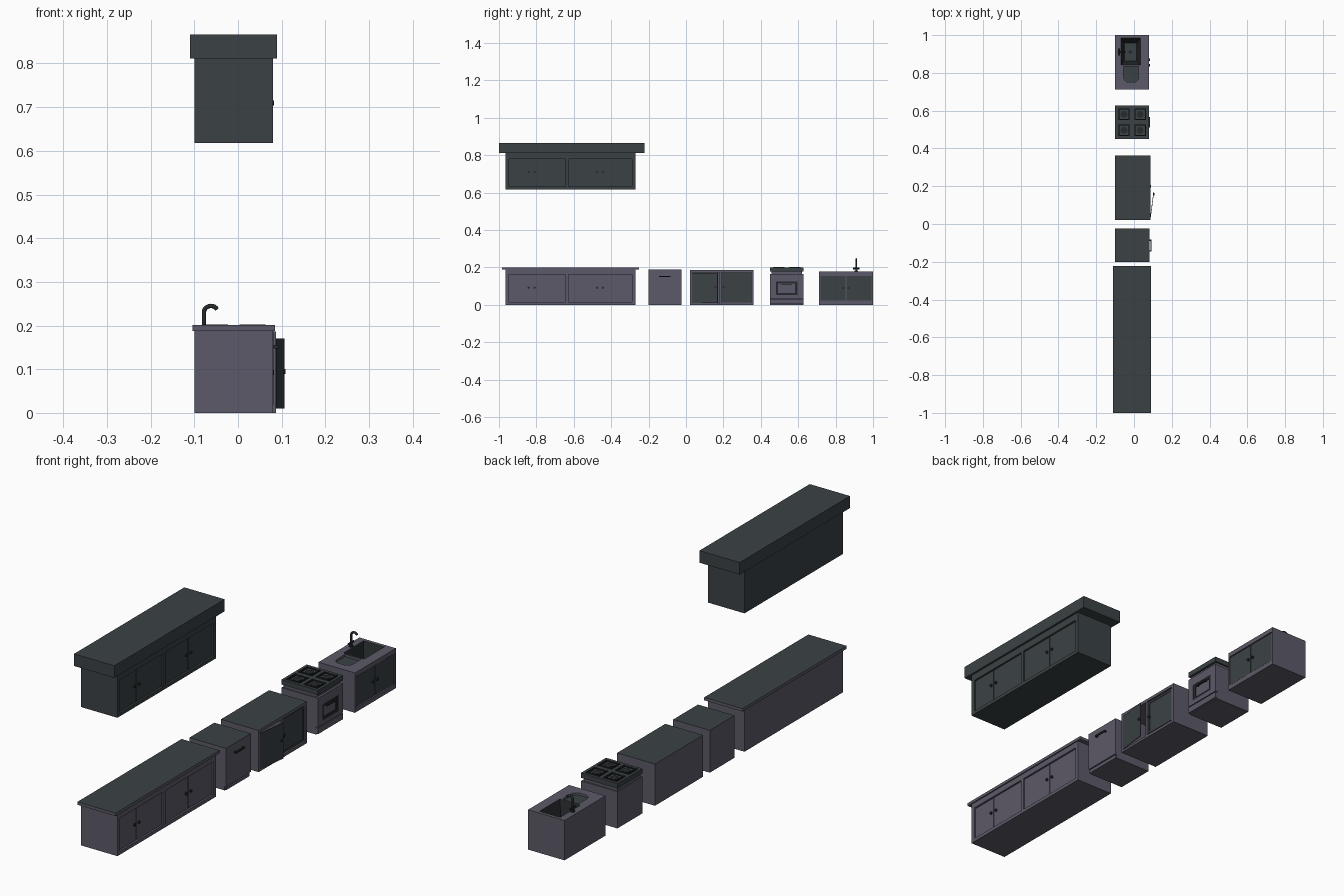
import bpy, bmesh, math
from mathutils import Matrix, Vector

if "Cube" in bpy.data.objects:
    bpy.data.objects.remove(bpy.data.objects["Cube"])


def material(name, rgb):
    m = bpy.data.materials.new(name)
    m.diffuse_color = (*rgb, 1)
    m.use_nodes = True
    m.node_tree.nodes["Principled BSDF"].inputs["Base Color"].default_value = m.diffuse_color
    return m


GREY = material("purple grey", (0.108, 0.101, 0.138))
GREEN = material("dark slate green", (0.044, 0.054, 0.059))
BLACK = material("near black", (0.019, 0.023, 0.025))


def finish(name, bm, mats):
    bmesh.ops.recalc_face_normals(bm, faces=bm.faces)
    me = bpy.data.meshes.new(name)
    bm.to_mesh(me)
    bm.free()
    ob = bpy.data.objects.new(name, me)
    bpy.context.collection.objects.link(ob)
    for m in mats:
        me.materials.append(m)
    return ob


def boxes(name, spans, mat, top=None):
    """Boxes given as (x0, x1, y0, y1, z0, z1); top faces can take a second colour."""
    bm = bmesh.new()
    for x0, x1, y0, y1, z0, z1 in spans:
        mx = Matrix.Translation(((x0 + x1) / 2, (y0 + y1) / 2, (z0 + z1) / 2))
        bmesh.ops.create_cube(bm, size=1, matrix=mx @ Matrix.Diagonal((x1 - x0, y1 - y0, z1 - z0, 1)))
    if top:
        bm.normal_update()
        for f in bm.faces:
            f.material_index = int(f.normal.z > 0.9)
    return finish(name, bm, [mat] + ([top] if top else []))


def frame(x0, x1, y0, y1, z0, z1, w):
    """Upright rectangular frame facing +x."""
    return [(x0, x1, y0, y0 + w, z0, z1), (x0, x1, y1 - w, y1, z0, z1),
            (x0, x1, y0 + w, y1 - w, z0, z0 + w), (x0, x1, y0 + w, y1 - w, z1 - w, z1)]


def flat_frame(x0, x1, y0, y1, z0, z1, w):
    """Lying rectangular frame facing up."""
    return [(x0, x1, y0, y0 + w, z0, z1), (x0, x1, y1 - w, y1, z0, z1),
            (x0, x0 + w, y0 + w, y1 - w, z0, z1), (x1 - w, x1, y0 + w, y1 - w, z0, z1)]


def disc(name, c, r, depth, axis, mat, sides=16):
    bm = bmesh.new()
    rot = Vector((0, 0, 1)).rotation_difference(Vector(axis)).to_matrix().to_4x4()
    bmesh.ops.create_cone(bm, cap_ends=True, segments=sides, radius1=r, radius2=r, depth=depth,
                          matrix=Matrix.Translation(c) @ rot)
    return finish(name, bm, [mat])


def knob(name, x, y, z):
    disc(name, (x + 0.003, y, z), 0.006, 0.008, (1, 0, 0), BLACK, 10)


# Long cabinets: wall unit and base unit share one layout
def long_cabinet(name, z, h, mat, top):
    boxes(name + "_carcass", [(-0.1, 0.07, -0.965, -0.27, z, z + h)], mat)
    rails = [(0.07, 0.08, -0.965, -0.27, z, z + 0.015), (0.07, 0.08, -0.965, -0.27, z + 0.163, z + h)]
    for y0, y1 in ((-0.965, -0.947), (-0.643, -0.627), (-0.288, -0.27)):
        rails.append((0.07, 0.08, y0, y1, z + 0.015, z + 0.163))
    boxes(name + "_face_frame", rails, mat)
    for i, (y0, y1) in enumerate(((-0.944, -0.827), (-0.823, -0.646), (-0.624, -0.462), (-0.458, -0.291))):
        boxes(f"{name}_door_{i}", [(0.07, 0.075, y0, y1, z + 0.018, z + 0.16)], mat)
        knob(f"{name}_knob_{i}", 0.075, (y1 - 0.014) if i % 2 == 0 else (y0 + 0.014), z + 0.092)


long_cabinet("wall_cabinet", 0.618, 0.194, GREEN, GREEN)
boxes("wall_cabinet_crown", [(-0.11, 0.089, -1, -0.222, 0.812, 0.866)], GREEN)
long_cabinet("base_cabinet", 0.0, 0.188, GREY, GREEN)
boxes("base_countertop", [(-0.104, 0.085, -0.985, -0.25, 0.188, 0.201)], GREY, GREEN)

# Dishwasher: body, front door, control strip and bar handle
boxes("dishwasher_body", [(-0.1, 0.074, -0.2, -0.025, 0, 0.189)], GREY, GREEN)
boxes("dishwasher_door", [(0.074, 0.081, -0.2, -0.025, 0.018, 0.189)], GREY, GREEN)
boxes("dishwasher_kickplate", [(0.074, 0.078, -0.196, -0.029, 0, 0.015)], GREY)
boxes("dishwasher_handle", [(0.088, 0.093, -0.145, -0.083, 0.148, 0.155),
                            (0.081, 0.089, -0.145, -0.139, 0.148, 0.155),
                            (0.081, 0.089, -0.089, -0.083, 0.148, 0.155)], BLACK)

# Sideboard: hollow left bay with a door ajar, closed right bay
boxes("sideboard_shell", [(-0.1, 0.075, 0.178, 0.362, 0, 0.175), (-0.1, -0.09, 0.022, 0.178, 0, 0.175),
                          (-0.09, 0.087, 0.022, 0.032, 0, 0.175), (-0.09, 0.087, 0.032, 0.178, 0, 0.01),
                          (0.075, 0.087, 0.178, 0.19, 0, 0.175), (0.075, 0.087, 0.35, 0.362, 0, 0.175),
                          (0.075, 0.087, 0.19, 0.35, 0, 0.012)], GREY)
boxes("sideboard_top", [(-0.1, 0.087, 0.022, 0.362, 0.173, 0.186)], GREY, GREEN)
boxes("sideboard_right_door", [(0.075, 0.082, 0.192, 0.348, 0.014, 0.171)], GREEN)
boxes("sideboard_right_door_trim", frame(0.082, 0.084, 0.194, 0.346, 0.017, 0.168, 0.008), GREEN)
knob("sideboard_right_knob", 0.083, 0.2, 0.095)
ajar = boxes("sideboard_open_door", [(-0.002, 0.001, 0, 0.14, 0.01, 0.17)], GREEN)
ajar.location = (0.087, 0.031, 0)
ajar.rotation_euler.z = -math.radians(7.5)
knob("sideboard_open_knob", 0.102, 0.158, 0.095)

# Stove: oven body, cooktop and four burners
boxes("stove_body", [(-0.1, 0.07, 0.45, 0.627, 0.0, 0.164)], GREY)
boxes("stove_neck", [(-0.095, 0.07, 0.457, 0.62, 0.164, 0.18)], GREY)
boxes("stove_front", [(0.07, 0.08, 0.45, 0.482, 0.034, 0.164), (0.07, 0.08, 0.595, 0.627, 0.034, 0.164),
                      (0.07, 0.08, 0.482, 0.595, 0.034, 0.053), (0.07, 0.08, 0.482, 0.595, 0.125, 0.164)], GREY)
boxes("stove_drawer", [(0.07, 0.08, 0.45, 0.627, 0.004, 0.03)], GREY)
boxes("oven_window_trim", frame(0.07, 0.078, 0.482, 0.595, 0.053, 0.125, 0.011), BLACK)
boxes("oven_window", [(0.07, 0.074, 0.493, 0.584, 0.064, 0.114)], GREY)
boxes("oven_handle", [(0.08, 0.086, 0.51, 0.567, 0.108, 0.113), (0.076, 0.081, 0.51, 0.515, 0.108, 0.113),
                      (0.076, 0.081, 0.562, 0.567, 0.108, 0.113)], BLACK)
boxes("cooktop", [(-0.1, 0.08, 0.45, 0.627, 0.178, 0.193)], GREEN)
boxes("cooktop_rim", flat_frame(-0.1, 0.08, 0.45, 0.627, 0.193, 0.2, 0.012)
      + [(-0.088, 0.068, 0.53, 0.547, 0.193, 0.2), (-0.018, -0.002, 0.462, 0.53, 0.193, 0.2),
         (-0.018, -0.002, 0.547, 0.615, 0.193, 0.2)], GREEN)
for i, x in enumerate((-0.053, 0.033)):
    for j, y in enumerate((0.496, 0.581)):
        disc(f"burner_{i}{j}", (x, y, 0.195), 0.018, 0.005, (0, 0, 1), BLACK)
        boxes(f"burner_grate_{i}{j}", flat_frame(x - 0.03, x + 0.03, y - 0.03, y + 0.03, 0.197, 0.202, 0.005), BLACK)

# Sink unit: cut body, basin, draining board and doors
sink = boxes("sink_body", [(-0.1, 0.072, 0.711, 1.0, 0.0, 0.178)], GREY)
boxes("sink_face_frame", [(0.072, 0.08, 0.711, 1, 0.158, 0.178), (0.072, 0.08, 0.711, 1, 0, 0.02),
                          (0.072, 0.08, 0.711, 0.718, 0.02, 0.158), (0.072, 0.08, 0.993, 1, 0.02, 0.158)], GREY)
for i, (y0, y1) in enumerate(((0.72, 0.853), (0.857, 0.991))):
    boxes(f"sink_door_{i}", [(0.072, 0.077, y0, y1, 0.023, 0.155)], GREEN)
    knob(f"sink_knob_{i}", 0.077, 0.841 if i == 0 else 0.869, 0.09)


def outline_prism(name, outline, z0, z1, mat):
    bm = bmesh.new()
    f = bm.faces.new([bm.verts.new((x, y, z0)) for x, y in outline])
    ext = bmesh.ops.extrude_face_region(bm, geom=[f])
    bmesh.ops.translate(bm, vec=(0, 0, z1 - z0), verts=[v for v in ext["geom"] if isinstance(v, bmesh.types.BMVert)])
    return finish(name, bm, [mat])


def board_outline(inset):
    r, pts = 0.028, [(0.025 - inset, 0.835 - inset), (-0.055 + inset, 0.835 - inset)]
    for cx, a0 in ((-0.055 + r, 180), (0.025 - r, 270)):
        for k in range(6):
            a = math.radians(a0 + k * 18)
            pts.append((cx + (r - inset) * math.cos(a), 0.75 + r + (r - inset) * math.sin(a)))
    return pts


basin_rect = [(-0.068, 0.842), (0.034, 0.842), (0.034, 0.985), (-0.068, 0.985)]
for n, outline, z in (("basin_cutter", basin_rect, 0.09), ("board_cutter", board_outline(0), 0.166)):
    cutter = outline_prism(n, outline, z, 0.2, GREY)
    cutter.hide_render = True
    cutter.hide_viewport = True
    mod = sink.modifiers.new(n, "BOOLEAN")
    mod.operation, mod.solver, mod.object = "DIFFERENCE", "EXACT", cutter
outline_prism("draining_board", board_outline(0.0005), 0.165, 0.168, GREEN)

# Tapered basin: sloping walls in black, green floor
bm = bmesh.new()
rim = [bm.verts.new((x, y, 0.177)) for x, y in basin_rect]
low = [bm.verts.new((x, y, 0.105)) for x, y in ((-0.051, 0.864), (0.013, 0.864), (0.013, 0.957), (-0.051, 0.957))]
bm.faces.new(low).material_index = 1
for i in range(4):
    bm.faces.new((rim[i], rim[(i + 1) % 4], low[(i + 1) % 4], low[i]))
finish("sink_basin", bm, [BLACK, GREEN])
disc("sink_drain", (-0.02, 0.91, 0.106), 0.01, 0.003, (0, 0, 1), BLACK)

# Faucet: curved pipe, base and cross handle
cu = bpy.data.curves.new("faucet", "CURVE")
cu.dimensions = "3D"
cu.bevel_depth, cu.bevel_resolution, cu.use_fill_caps = 0.005, 2, True
path = [(-0.078, 0.91, 0.176), (-0.078, 0.91, 0.2)]
for k in range(10):
    a = math.radians(180 - k * 17)
    path.append((-0.062 + 0.016 * math.cos(a), 0.91, 0.23 + 0.015 * math.sin(a)))
sp = cu.splines.new("POLY")
sp.points.add(len(path) - 1)
for p, c in zip(sp.points, path):
    p.co = (*c, 1)
cu.materials.append(BLACK)
faucet = bpy.data.objects.new("faucet", cu)
bpy.context.collection.objects.link(faucet)
disc("faucet_base", (-0.078, 0.91, 0.18), 0.009, 0.008, (0, 0, 1), BLACK)
disc("faucet_handle", (-0.078, 0.91, 0.195), 0.0045, 0.036, (0, 1, 0), BLACK, 10)
